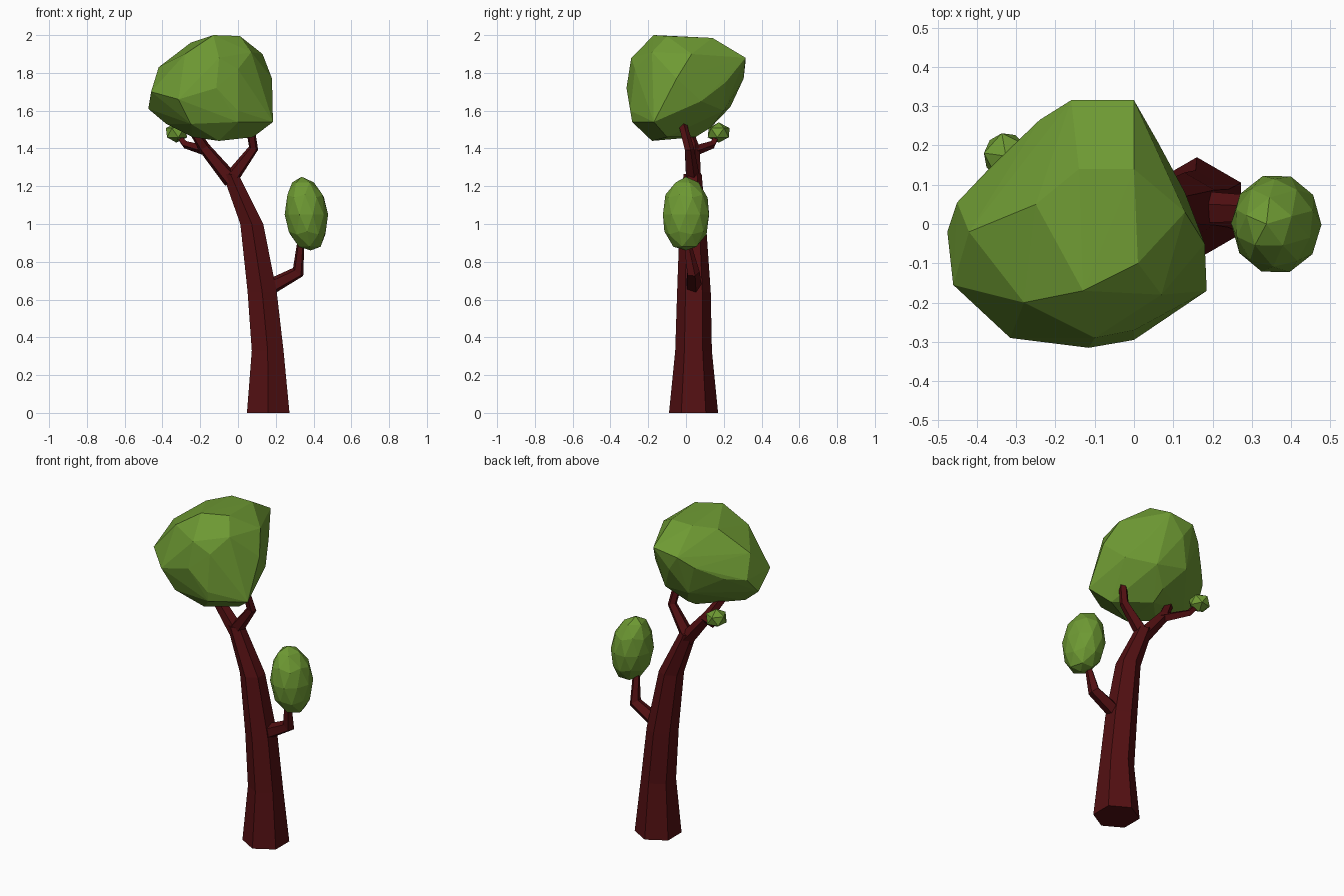
import bpy, bmesh, math
from mathutils import Vector, Matrix

if "Cube" in bpy.data.objects:
    bpy.data.objects.remove(bpy.data.objects["Cube"])


def material(name, rgb):
    m = bpy.data.materials.new(name)
    m.diffuse_color = (*rgb, 1)
    m.use_nodes = True
    m.node_tree.nodes["Principled BSDF"].inputs["Base Color"].default_value = m.diffuse_color
    return m


BARK = material("dark red bark", (0.085, 0.005, 0.006))
LEAF = material("leaf green", (0.155, 0.32, 0.033))


def finish(bm, name, mat):
    bmesh.ops.recalc_face_normals(bm, faces=bm.faces)
    me = bpy.data.meshes.new(name)
    bm.to_mesh(me)
    bm.free()
    me.materials.append(mat)
    ob = bpy.data.objects.new(name, me)
    bpy.context.collection.objects.link(ob)
    return ob


def tube(name, path, sides, level=False, phase=math.pi / 2):
    """Faceted tube through (x, y, z, radius) points; level keeps rings horizontal."""
    bm = bmesh.new()
    pts = [Vector(p[:3]) for p in path]
    rings = []
    for i, p in enumerate(pts):
        t = pts[min(i + 1, len(pts) - 1)] - pts[max(i - 1, 0)]
        q = Vector((0, 0, 1)).rotation_difference(Vector((0, 0, 1)) if level else t)
        ring = []
        for k in range(sides):
            a = phase + 2 * math.pi * k / sides
            ring.append(bm.verts.new(p + q @ Vector((math.cos(a), math.sin(a), 0)) * path[i][3]))
        rings.append(ring)
    for a, b in zip(rings, rings[1:]):
        for k in range(sides):
            n = (k + 1) % sides
            bm.faces.new((a[k], a[n], b[n], b[k]))
    bm.faces.new(rings[0][::-1])
    bm.faces.new(rings[-1])
    return finish(bm, name, BARK)


# Leaning six-sided trunk
tube("trunk", [(0.16, 0.04, 0, 0.13), (0.157, 0.04, 0.33, 0.097), (0.128, 0.042, 0.64, 0.089),
               (0.073, 0.036, 1.0, 0.07), (-0.04, 0.035, 1.265, 0.048)], 6, level=True)

# Branches
Q = math.pi / 4
tube("side_branch", [(0.13, 0.04, 0.645, 0.047), (0.318, 0.036, 0.745, 0.036),
                     (0.332, 0.005, 0.9, 0.02)], 5)
tube("left_fork", [(-0.035, 0.035, 1.23, 0.045), (-0.18, 0.04, 1.405, 0.032),
                   (-0.25, 0.0, 1.52, 0.026)], 5)
tube("right_fork", [(-0.045, 0.035, 1.23, 0.042), (0.082, 0.015, 1.4, 0.027),
                    (0.062, -0.02, 1.53, 0.024)], 5)
tube("back_twig", [(-0.16, 0.04, 1.385, 0.028), (-0.28, 0.14, 1.42, 0.021),
                   (-0.325, 0.17, 1.48, 0.015)], 4, phase=Q)

# Large faceted crown, hull of its main corners
crown = [
    (-.13, -.17, 2), (.01, -.1, 1.995), (0, .14, 1.985), (-.14, .14, 1.985),
    (-.42, -.02, 1.83), (-.25, .05, 1.96), (.07, -.18, 1.91), (0, -.27, 1.82),
    (0, .315, 1.88), (-.16, .315, 1.86), (.13, .03, 1.9), (-.1, -.29, 1.88),
    (-.28, -.2, 1.9), (.18, -.05, 1.77), (.06, .21, 1.75), (.13, .08, 1.65),
    (-.115, -.315, 1.72), (0, -.295, 1.6), (-.315, -.29, 1.66), (-.46, -.155, 1.7),
    (-.475, -.02, 1.61), (-.45, .055, 1.7), (-.36, .15, 1.72), (-.1, .305, 1.77),
    (-.24, .265, 1.8), (-.18, .235, 1.62), (0, .2, 1.6), (.185, -.17, 1.54),
    (.08, -.1, 1.46), (-.1, -.18, 1.44), (-.24, -.1, 1.46), (-.38, -.03, 1.53),
    (-.25, -.25, 1.53), (0, -.285, 1.54), (-.1, .05, 1.46), (-.1, .13, 1.51),
]
bm = bmesh.new()
verts = [bm.verts.new(p) for p in crown]
hull = bmesh.ops.convex_hull(bm, input=verts)
loose = [v for v in bm.verts if not v.link_faces]
bmesh.ops.delete(bm, geom=loose, context='VERTS')
finish(bm, "crown", LEAF)


def clump(name, centre, radii, sub, lean=0.0, turn=0.0):
    """Faceted leaf clump whose top leans along x and whose bottom is blunt."""
    bm = bmesh.new()
    bmesh.ops.create_icosphere(bm, subdivisions=sub, radius=1, matrix=Matrix.Rotation(turn, 4, 'Z'))
    for v in bm.verts:
        z = max(v.co.z, -0.95)
        v.co = Vector((v.co.x * radii[0] + lean * z * abs(z), v.co.y * radii[1], z * radii[2])) + Vector(centre)
    return finish(bm, name, LEAF)


clump("side_clump", (0.362, 0, 1.05), (0.115, 0.128, 0.2), 2, lean=-0.025, turn=0.3)
clump("small_clump", (-0.326, 0.173, 1.483), (0.063, 0.066, 0.055), 1, turn=0.5)
